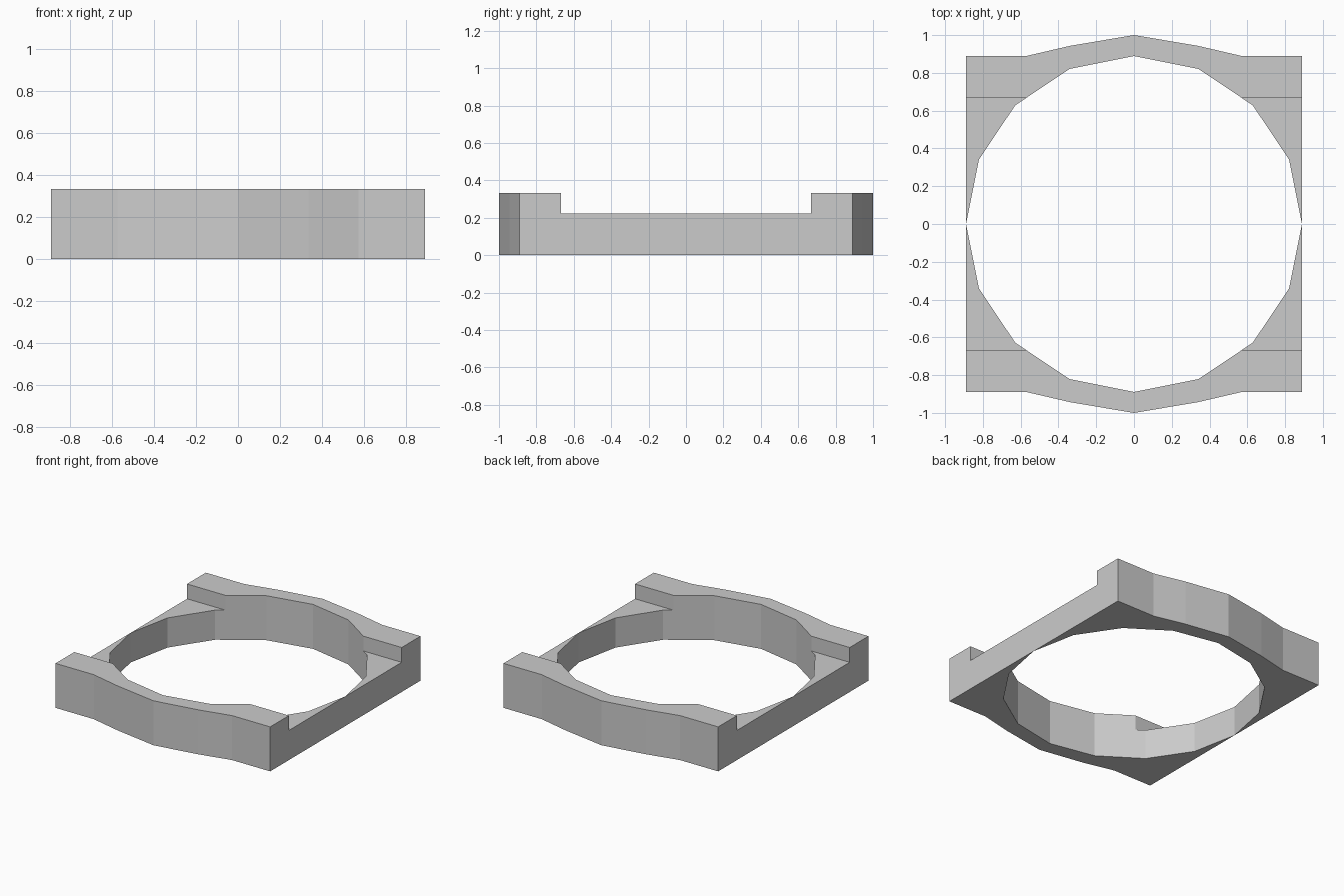
import bpy, bmesh, math

if "Cube" in bpy.data.objects:
    bpy.data.objects.remove(bpy.data.objects["Cube"])

R, SIDE, SEAM = 0.889, 0.889, 0.667      # hole radius, half width, notch edge
LOW, HIGH = 0.222, 0.333                 # notch floor and full height

# 16-sided hole, one quadrant: points from the side round to the back
hole = [(R * math.cos(i * math.pi / 8), R * math.sin(i * math.pi / 8)) for i in range(5)]
t = (SEAM - hole[2][1]) / (hole[3][1] - hole[2][1])
inner = (hole[2][0] + t * (hole[3][0] - hole[2][0]), SEAM)

# Counter-clockwise outlines of the low side and the high end in one quadrant
side = [(R, 0), (SIDE, SEAM), inner, hole[2], hole[1]]
end = [(SIDE, SEAM), (SIDE, 0.889), (0.572, 0.889), (0.335, 0.944),
       (0, 1), (0, R), hole[3], inner]

bm = bmesh.new()


def face(points, sx, sy):
    pts = [(x * sx, y * sy, z) for x, y, z in points]
    if sx * sy < 0:
        pts.reverse()
    bm.faces.new([bm.verts.new(p) for p in pts])


def wall(a, b, z0, z1, sx, sy):
    face([(*a, z0), (*b, z0), (*b, z1), (*a, z1)], sx, sy)


def section(outline, top, open_edges, sx, sy):
    face([(*p, top) for p in outline], sx, sy)
    face([(*p, 0) for p in reversed(outline)], sx, sy)
    for i, a in enumerate(outline):
        if i in open_edges:
            continue
        b = outline[(i + 1) % len(outline)]
        wall(a, b, 0, LOW, sx, sy)
        if top > LOW:
            wall(a, b, LOW, top, sx, sy)


# Four mirrored quadrants, each with a step up at the notch
for sx in (1, -1):
    for sy in (1, -1):
        section(side, LOW, {1}, sx, sy)
        section(end, HIGH, {4, 7}, sx, sy)
        wall(inner, (SIDE, SEAM), LOW, HIGH, sx, sy)

# Join the quadrants and clear seams on flat surfaces
bmesh.ops.remove_doubles(bm, verts=bm.verts[:], dist=0.0005)
bmesh.ops.dissolve_limit(bm, angle_limit=0.01, verts=bm.verts[:], edges=bm.edges[:])

mesh = bpy.data.meshes.new("ring_frame")
bm.to_mesh(mesh)
bm.free()
bpy.context.collection.objects.link(bpy.data.objects.new("ring_frame", mesh))
